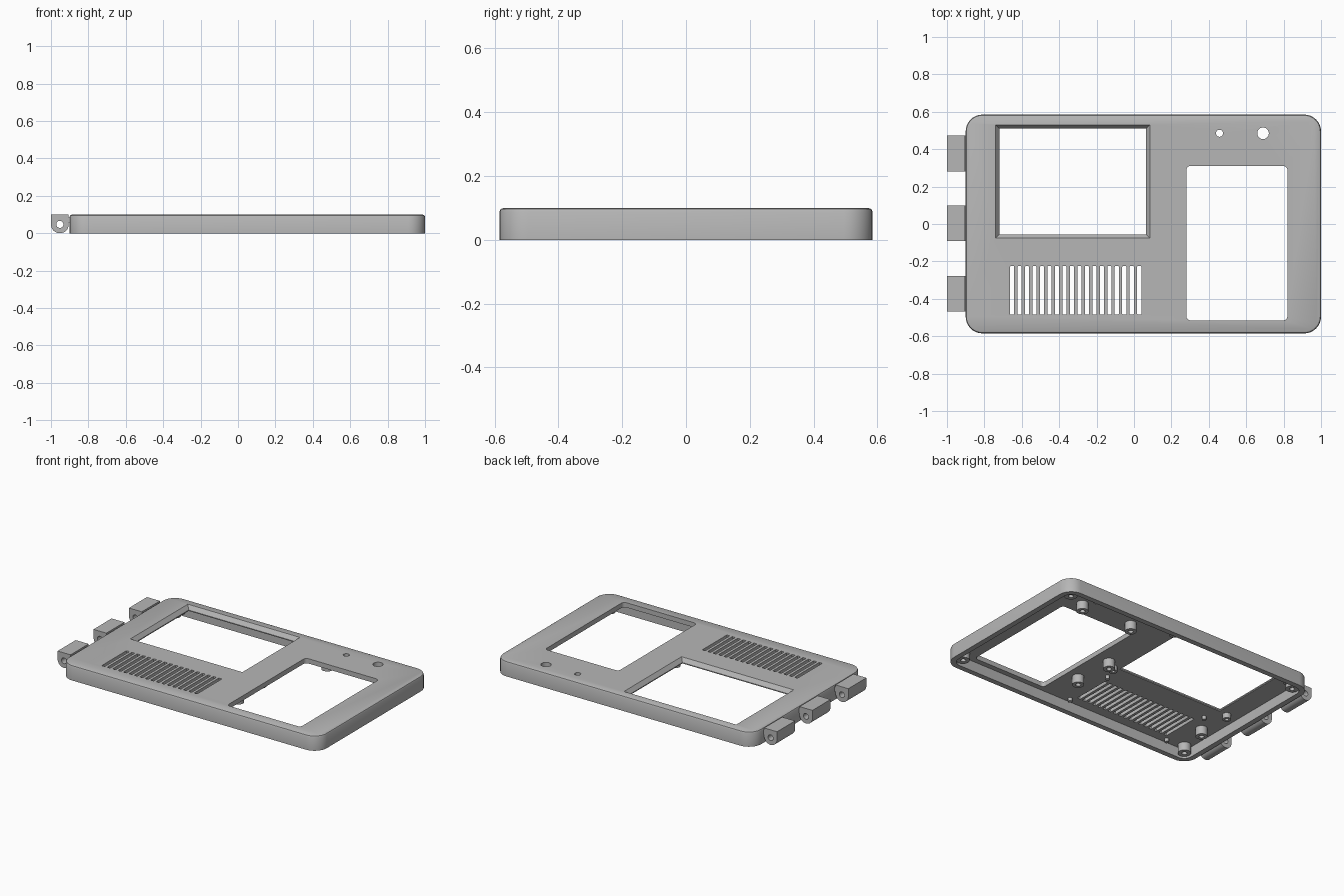
import bpy, bmesh, math
from mathutils import Matrix

default = bpy.data.objects.get("Cube")
if default:
    bpy.data.objects.remove(default, do_unlink=True)

grey = bpy.data.materials.new("plain_grey")
grey.use_nodes = True
GREY = (0.47, 0.47, 0.47, 1)
grey.diffuse_color = GREY
grey.node_tree.nodes["Principled BSDF"].inputs["Base Color"].default_value = GREY

# Panel measurements
X0, X1, Y0, Y1 = -0.9, 1.0, -0.585, 0.585
TOP, PLATE, WALL = 0.1, 0.068, 0.035


def rounded(x0, x1, y0, y1, r, z, steps=8):
    """Ring of points around a rounded rectangle at height z."""
    if r <= 0:
        return [(x1, y1, z), (x0, y1, z), (x0, y0, z), (x1, y0, z)]
    centres = [(x1 - r, y1 - r), (x0 + r, y1 - r), (x0 + r, y0 + r), (x1 - r, y0 + r)]
    return [(cx + r * math.cos((q + i / steps) * math.pi / 2),
             cy + r * math.sin((q + i / steps) * math.pi / 2), z)
            for q, (cx, cy) in enumerate(centres) for i in range(steps + 1)]


def circle(x, y, r, z, n=24):
    return [(x + r * math.cos(2 * math.pi * i / n),
             y + r * math.sin(2 * math.pi * i / n), z) for i in range(n)]


def loft(bm, rings):
    """Closed solid through a stack of matching rings."""
    loops = [[bm.verts.new(p) for p in ring] for ring in rings]
    n = len(loops[0])
    bm.faces.new(loops[0][::-1])
    bm.faces.new(loops[-1])
    for a, b in zip(loops, loops[1:]):
        for i in range(n):
            j = (i + 1) % n
            bm.faces.new((a[i], a[j], b[j], b[i]))


def make(name, *solids):
    bm = bmesh.new()
    for rings in solids:
        loft(bm, rings)
    bmesh.ops.recalc_face_normals(bm, faces=bm.faces)
    mesh = bpy.data.meshes.new(name)
    bm.to_mesh(mesh)
    bm.free()
    mesh.materials.append(grey)
    obj = bpy.data.objects.new(name, mesh)
    bpy.context.scene.collection.objects.link(obj)
    return obj


def cut(obj, cutter):
    """Subtract the cutter, bake the result and discard the cutter."""
    mod = obj.modifiers.new("cut", 'BOOLEAN')
    mod.operation, mod.solver, mod.object = 'DIFFERENCE', 'EXACT', cutter
    graph = bpy.context.evaluated_depsgraph_get()
    mesh = bpy.data.meshes.new_from_object(obj.evaluated_get(graph))
    obj.modifiers.clear()
    obj.data = mesh
    bpy.data.objects.remove(cutter, do_unlink=True)


def outline(inset, z, r=0.09):
    return rounded(X0 + inset, X1 - inset, Y0 + inset, Y1 - inset, r - inset, z)


# Hollow panel with a chamfered top edge
panel = make("panel", [outline(0, 0), outline(0, 0.088),
                       outline(0.004, 0.096), outline(0.013, TOP)])
cut(panel, make("cavity_cutter", [outline(WALL, -0.02), outline(WALL, PLATE)]))

# Openings: bevelled screen window, keypad window, indicator holes, vent slots
def screen_ring(grow, z):
    return rounded(-0.72 - grow, 0.065 + grow, -0.055 - grow, 0.51 + grow, 0, z)

openings = [[screen_ring(0, 0.04), screen_ring(0, PLATE + 0.006),
             screen_ring(0.02, TOP), screen_ring(0.02, 0.13)],
            [rounded(0.28, 0.82, -0.515, 0.31, 0.022, z) for z in (0.04, 0.13)],
            [circle(0.457, 0.485, 0.019, z) for z in (0.04, 0.13)],
            [circle(0.69, 0.485, 0.031, z) for z in (0.04, 0.13)]]
for i in range(18):
    x = -0.652 + i * 0.04
    openings.append([rounded(x - 0.011, x + 0.011, -0.485, -0.225, 0.004, z, 2)
                     for z in (0.04, 0.13)])
cut(panel, make("opening_cutter", *openings))
parts = [panel]


# Hollow mounting posts hanging under the plate
def post(name, x, y, r, tip, bore):
    rings = [circle(x, y, r, PLATE + 0.005), circle(x, y, r, tip)]
    if bore:
        rings += [circle(x, y, bore, tip), circle(x, y, bore, PLATE - 0.005)]
    parts.append(make(name, rings))

for x, y in ((0.75, 0.41), (0.37, 0.41), (0.18, -0.02), (0.2, -0.285), (-0.77, -0.285)):
    post("board_post", x, y, 0.036, 0.012, 0.016)
for x in (X0 + 0.08, X1 - 0.08):
    for y in (-0.505, 0.505):
        post("corner_post", x, y, 0.04, 0.012, 0.016)
for x in (-0.78, 0.115):
    for y in (-0.06, 0.51):
        post("screen_post", x, y, 0.026, 0.035, 0.012)
for x in (-0.69, 0.07):
    for y in (-0.165, -0.515):
        post("vent_pin", x, y, 0.013, 0.045, 0)

# Hinge knuckles: square on top, round below, with a pin hole
AX, R = -0.9525, 0.0475
profile = [(AX + R, TOP), (AX - R, TOP)]
profile += [(AX + R * math.cos(math.pi * (1 + i / 16)),
             R + R * math.sin(math.pi * (1 + i / 16))) for i in range(17)]
for y in (0.377, 0.005, -0.372):
    ends = (y - 0.095, y + 0.095)
    knuckle = make("hinge_knuckle", [[(px, e, pz) for px, pz in profile] for e in ends])
    cut(knuckle, make("pin_cutter", [[(px, e, pz) for px, pz, _ in circle(AX, R, 0.019, 0)]
                                     for e in (y - 0.2, y + 0.2)]))
    bridge = make("hinge_bridge", [rounded(-0.908, -0.88, *ends, 0, z)
                                   for z in (0.055, 0.087)])
    parts += [knuckle, bridge]

# Smooth rounded faces while keeping crisp edges
bpy.ops.object.select_all(action='DESELECT')
for part in parts:
    part.select_set(True)
bpy.context.view_layer.objects.active = panel
bpy.ops.object.shade_smooth_by_angle(angle=math.radians(30))
